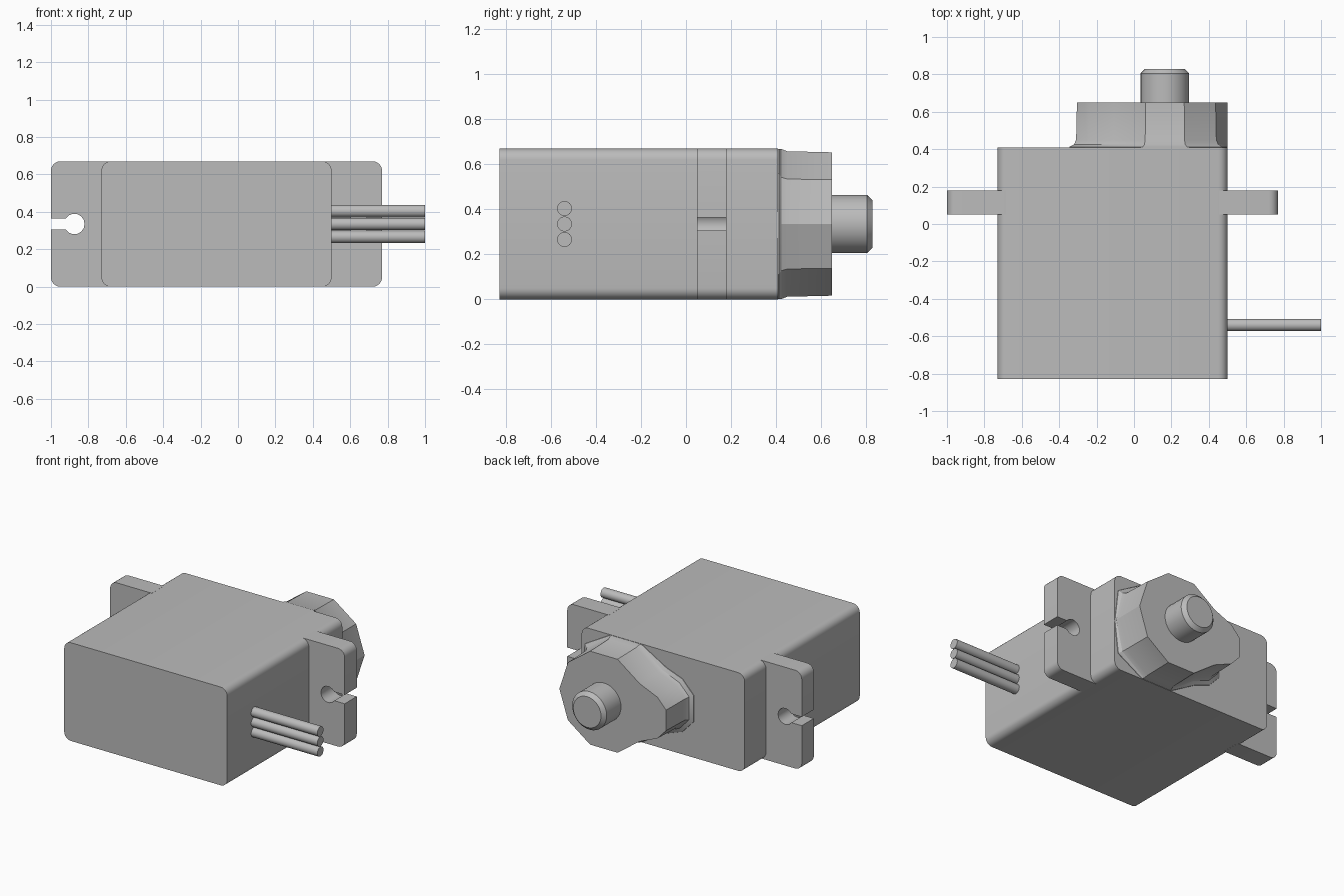
import bpy, bmesh, math

if "Cube" in bpy.data.objects:
    bpy.data.objects.remove(bpy.data.objects["Cube"])

grey = bpy.data.materials.new("plain grey")
grey.use_nodes = True
grey.diffuse_color = (0.5, 0.5, 0.5, 1)
grey.node_tree.nodes["Principled BSDF"].inputs["Base Color"].default_value = (0.5, 0.5, 0.5, 1)

H = 0.67            # case height
MID = H / 2
CX = -0.115         # case centre
SX = 0.165          # output shaft centre


def arc(cx, cz, r, a0, a1, n):
    """Points on an arc in the xz plane, angles in degrees."""
    step = math.radians(a1 - a0) / n
    return [(cx + r * math.cos(math.radians(a0) + i * step),
             cz + r * math.sin(math.radians(a0) + i * step)) for i in range(n + 1)]


def loft(name, rings, angle=30):
    """Join xz outlines placed at successive y values and cap both ends."""
    bm = bmesh.new()
    loops = [[bm.verts.new((x, y, z)) for x, z in pts] for y, pts in rings]
    for a, b in zip(loops, loops[1:]):
        n = len(a)
        for i in range(n):
            bm.faces.new((a[i], a[(i + 1) % n], b[(i + 1) % n], b[i]))
    bm.faces.new(loops[0])
    bm.faces.new(loops[-1])
    bmesh.ops.recalc_face_normals(bm, faces=bm.faces)
    mesh = bpy.data.meshes.new(name)
    bm.to_mesh(mesh)
    bm.free()
    mesh.materials.append(grey)
    obj = bpy.data.objects.new(name, mesh)
    bpy.context.collection.objects.link(obj)
    bpy.ops.object.select_all(action='DESELECT')
    obj.select_set(True)
    bpy.context.view_layer.objects.active = obj
    bpy.ops.object.shade_smooth_by_angle(angle=math.radians(angle))
    return obj


# Case with rounded long edges
R, HALF = 0.05, 0.615
case = []
for k, (sx, sz) in enumerate([(1, 1), (-1, 1), (-1, -1), (1, -1)]):
    case += arc(CX + sx * (HALF - R), MID + sz * (MID - R), R, 90 * k, 90 * k + 90, 6)
loft("case", [(-0.83, case), (0.41, case)])

# Mounting tabs with keyhole slots
slot, hole, reach = 0.03, 0.055, 0.885
gap = math.degrees(math.asin(slot / hole))
tab = [(0.57, 0), *arc(reach - R, R, R, -90, 0, 6), (reach, MID - slot)]
tab += arc(0.76, MID, hole, 360 - gap, gap, 12)
tab += [(reach, MID + slot), *arc(reach - R, H - R, R, 0, 90, 6), (0.57, H)]
for name, side in (("left_tab", 1), ("right_tab", -1)):
    pts = [(CX + side * x, z) for x, z in tab]
    loft(name, [(0.05, pts), (0.18, pts)])

# Gear housing: ten-sided boss with a small lobe, flared into the case
big = arc(SX, MID, 0.335, -144, 144, 8)
lobe = [(-0.24, 0.14), (-0.305, 0.07), (-0.305, -0.07), (-0.24, -0.14)]
boss = big + [(x, MID + z) for x, z in lobe]


def flare(d):
    """Push the boss outline outwards by d, kept within the case."""
    out = []
    for i, (x, z) in enumerate(boss):
        cx = SX if i < len(big) else -0.165
        r = math.hypot(x - cx, z - MID)
        x, z = x + d * (x - cx) / r, z + d * (z - MID) / r
        out.append((min(x, 0.5), min(max(z, 0.002), H - 0.002)))
    return out


loft("gear_housing", [(0.40, flare(0.05)), (0.413, flare(0.045)), (0.425, flare(0.018)),
                      (0.45, flare(0.005)), (0.65, boss)], 25)

# Output shaft with chamfered tip
shaft = arc(SX, MID, 0.13, 0, 348.75, 31)
tip = arc(SX, MID, 0.105, 0, 348.75, 31)
loft("output_shaft", [(0.64, shaft), (0.805, shaft), (0.83, tip)])

# Three lead wires
for i, name in enumerate(("lower_wire", "middle_wire", "upper_wire")):
    bpy.ops.mesh.primitive_cylinder_add(vertices=24, radius=0.033, depth=0.52,
                                        location=(0.74, -0.54, MID + (i - 1) * 0.069),
                                        rotation=(0, math.pi / 2, 0))
    wire = bpy.context.object
    wire.name = name
    wire.data.materials.append(grey)
    bpy.ops.object.shade_smooth_by_angle(angle=math.radians(30))
